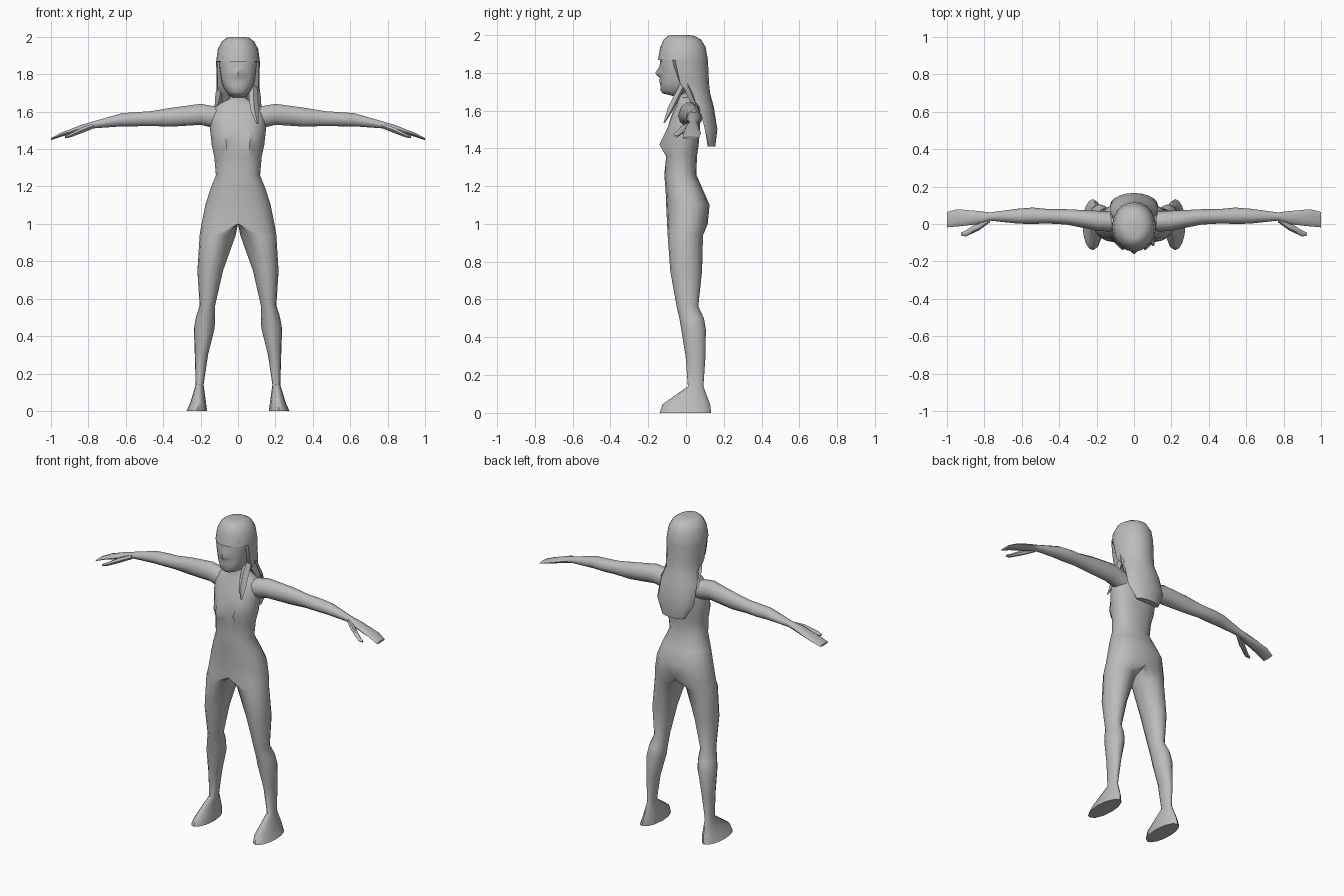
import bpy, bmesh, math

if "Cube" in bpy.data.objects:
    bpy.data.objects.remove(bpy.data.objects["Cube"])

skin = bpy.data.materials.new("plain grey")
skin.diffuse_color = (0.5, 0.5, 0.5, 1)
skin.use_nodes = True
skin.node_tree.nodes["Principled BSDF"].inputs["Base Color"].default_value = skin.diffuse_color


def loft(name, rings, cap_start=True, mirror=False):
    """Skin a list of equal-length point rings; optionally mirror over x = 0."""
    bm = bmesh.new()
    rows = [[bm.verts.new(p) for p in r] for r in rings]
    n = len(rows[0])
    for a, b in zip(rows, rows[1:]):
        for i in range(n):
            j = (i + 1) % n
            bm.faces.new((a[i], a[j], b[j], b[i]))
    if cap_start:
        bm.faces.new(rows[0][::-1])
    bm.faces.new(rows[-1])
    if mirror:  # open the centre plane, then copy the half across
        inner = [f for f in bm.faces if all(abs(v.co.x) < 1e-5 for v in f.verts)]
        bmesh.ops.delete(bm, geom=inner, context='FACES')
        half = bmesh.ops.duplicate(bm, geom=bm.verts[:] + bm.edges[:] + bm.faces[:])
        for v in half["geom"]:
            if isinstance(v, bmesh.types.BMVert):
                v.co.x *= -1
    bmesh.ops.remove_doubles(bm, verts=bm.verts, dist=1e-4)
    bmesh.ops.recalc_face_normals(bm, faces=bm.faces)
    me = bpy.data.meshes.new(name)
    bm.to_mesh(me)
    bm.free()
    me.materials.append(skin)
    ob = bpy.data.objects.new(name, me)
    bpy.context.collection.objects.link(ob)
    bpy.ops.object.select_all(action='DESELECT')
    ob.select_set(True)
    bpy.context.view_layer.objects.active = ob
    bpy.ops.object.shade_smooth_by_angle(angle=math.radians(50))


def power(v, e):
    return math.copysign(abs(v) ** e, v)


def bump(v, centre, width):
    return math.exp(-((v - centre) / width) ** 2)


def body_ring(z, xi, xo, yf, yb):
    """Half-body section from inner to outer x: half oval for the torso, full oval for a leg."""
    pts = []
    xc = (xi + xo) / 2 if xi else 0
    e = 1.0 if xi else 0.85
    bust = 0.055 * bump(z, 1.42, .075 if z > 1.42 else .045)
    for k in range(14):
        a = math.radians(-90 + 22.5 * k if k < 9 else 90 + 30 * (k - 8))
        c, s = power(math.cos(a), e), power(math.sin(a), e)
        x = xc + (xo - xc if c > 0 else xc - xi) * c
        if abs(x) < 1e-6:
            x = 0.0
        y = (yf + yb) / 2 + (yb - yf) / 2 * s
        if y < 0:
            y -= bust * bump(x, .068, .045)
        pts.append((x, y, z))
    return pts


# Body: neck, torso, hips, legs and feet in one mirrored skin
body = [
    (1.76, 0, .045, -.045, .045), (1.67, 0, .047, -.042, .055),
    (1.63, 0, .12, -.05, .07), (1.58, 0, .145, -.075, .075),
    (1.51, 0, .15, -.09, .075), (1.42, 0, .14, -.092, .067),
    (1.36, 0, .127, -.103, .058), (1.26, 0, .118, -.115, .055),
    (1.18, 0, .15, -.108, .09), (1.10, 0, .175, -.105, .125),
    (1.0, 0, .195, -.10, .115), (.94, .012, .205, -.097, .09),
    (.75, .08, .217, -.083, .085), (.565, .122, .205, -.05, .065),
    (.50, .122, .225, -.035, .095), (.44, .125, .236, -.025, .105),
    (.30, .16, .231, -.002, .103), (.14, .184, .226, .01, .092),
    (.045, .171, .255, -.125, .128), (0, .165, .275, -.14, .133),
]
loft("body", [body_ring(*r) for r in body], cap_start=False, mirror=True)


def ring_x(x, y, z, ry, rz, n=10):
    """Oval section across the arm."""
    turn = [2 * math.pi * i / n for i in range(n)]
    return [(x, y + ry * math.cos(t), z + rz * math.sin(t)) for t in turn]


# Arms with mitten hands
arm = [(.09, .01, 1.563, .055, .063), (.20, .018, 1.586, .053, .059),
       (.36, .038, 1.57, .041, .053), (.47, .042, 1.563, .039, .041),
       (.54, .044, 1.56, .044, .04), (.62, .042, 1.557, .04, .037),
       (.77, .04, 1.53, .022, .02), (.84, .034, 1.511, .036, .019),
       (.945, .033, 1.477, .046, .011), (1.0, .023, 1.454, .041, .006)]
loft("arms", [ring_x(*r) for r in arm], mirror=True)

# Thumbs
thumb = [(.77, .027, 1.525, .018, .015), (.83, -.013, 1.503, .022, .018),
         (.90, -.051, 1.471, .016, .011), (.925, -.054, 1.463, .008, .006)]
loft("thumbs", [ring_x(*r, n=6) for r in thumb], mirror=True)


def ring_z(z, rx, yf, yb, front=-1, e=1.0, nose=0.0, n=20):
    """Horizontal section; anything ahead of front is cut flat, nose pulls out the middle."""
    pts = []
    for i in range(n):
        t = -math.pi / 2 + 2 * math.pi * i / n
        y = (yf + yb) / 2 + (yb - yf) / 2 * power(math.sin(t), e) - (nose if i == 0 else 0)
        pts.append((rx * power(math.cos(t), e), max(y, front), z))
    return pts


# Face and jaw: nose slopes gently from the brow and ends sharply, lips just below
def nose_at(z):
    return .028 * bump(z, 1.793, .03 if z > 1.793 else .012) + .006 * bump(z, 1.755, .01)


face = [ring_z(1.675, .03, -.06, 0), ring_z(1.69, .05, -.122, .03)]
for z in (1.705, 1.735, 1.755, 1.772, 1.785, 1.80, 1.83, 1.855, 1.90):
    width = .062 + .04 * math.sqrt(min(1, (z - 1.705) / .14))
    face.append(ring_z(z, width, -.136, .05, e=.88, nose=nose_at(z)))
loft("face", face)

# Hair: rounded cap with a straight fringe, falling down the back
hair = [(2.0, .03, -.075, .005), (1.995, .06, -.095, .045), (1.975, .087, -.118, .08),
        (1.935, .108, -.137, .104), (1.868, .117, -.148, .116),
        (1.866, .117, -.148, .116, -.075), (1.74, .114, -.13, .122, -.03),
        (1.69, .108, -.10, .128, .01), (1.62, .126, -.05, .147, .07),
        (1.50, .128, .03, .166, .10), (1.41, .08, .09, .155, .115)]
loft("hair", [ring_z(*r) for r in hair])


def strand(name, path):
    """Tapered lock of hair along points (x, y, z, half width)."""
    loft(name, [[(x + w, y + .3 * w, z), (x, y + .8 * w, z),
                 (x - w, y - .3 * w, z), (x, y - .8 * w, z)] for x, y, z, w in path])


# Loose front lock on one side, shorter locks beside the neck
strand("front_lock", [(.085, -.01, 1.75, .02), (.082, -.045, 1.68, .024),
                      (.088, -.08, 1.61, .022), (.104, -.115, 1.535, .005)])
for s in (-1, 1):
    strand("side_lock", [(s * .09, 0, 1.75, .022), (s * .095, .02, 1.69, .026),
                         (s * .115, .06, 1.60, .012)])
